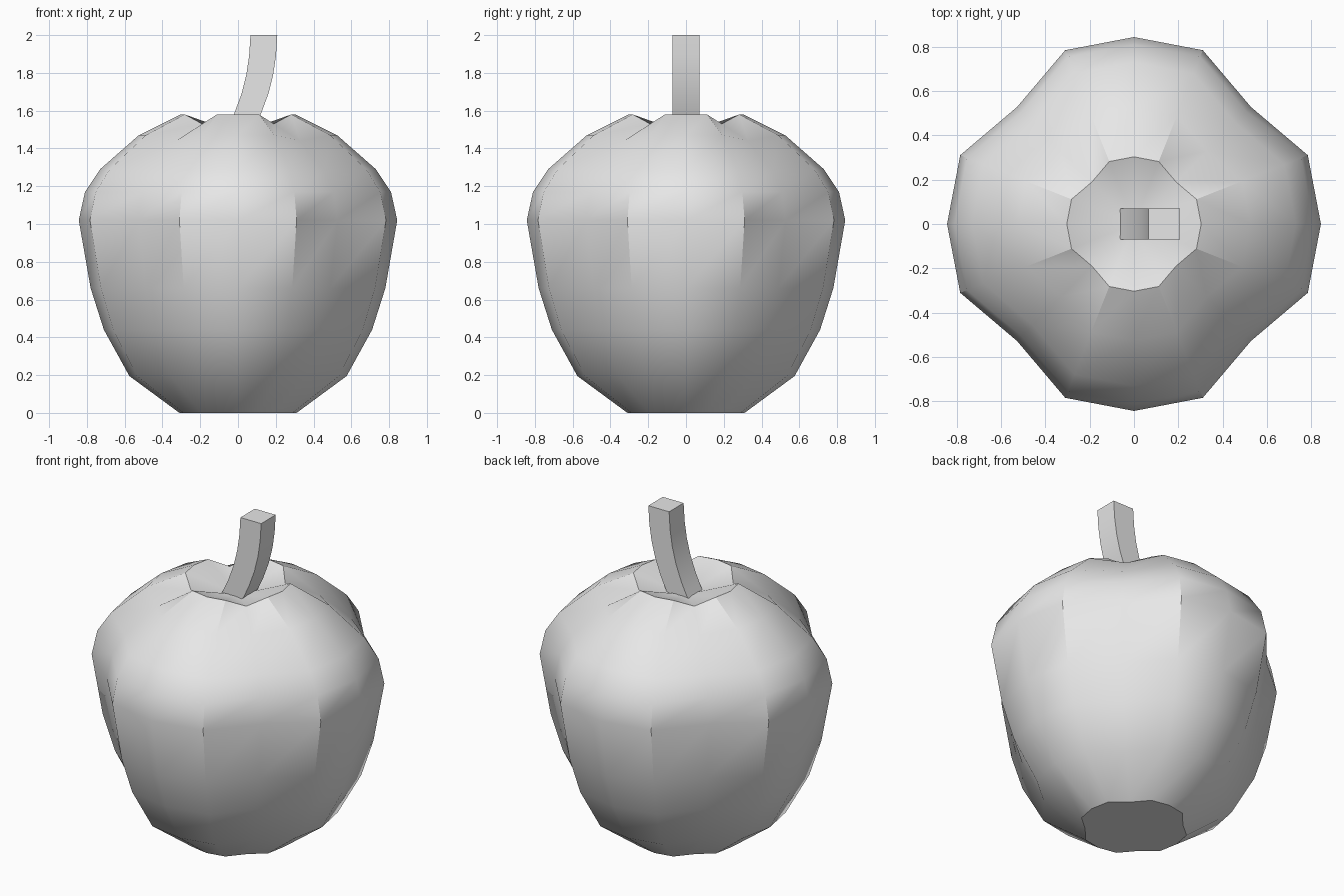
import bpy
import bmesh
from math import sin, cos, pi, radians

old = bpy.data.objects.get("Cube")
if old:
    bpy.data.objects.remove(old, do_unlink=True)

grey = bpy.data.materials.new("plain_grey")
grey.use_nodes = True
grey.diffuse_color = (0.8, 0.8, 0.8, 1)
grey.node_tree.nodes["Principled BSDF"].inputs["Base Color"].default_value = (0.8, 0.8, 0.8, 1)


def finish(bm, name):
    """Turn a bmesh into a smooth-shaded object with the grey material."""
    bmesh.ops.recalc_face_normals(bm, faces=bm.faces)
    for f in bm.faces:
        f.smooth = True
    mesh = bpy.data.meshes.new(name)
    bm.to_mesh(mesh)
    bm.free()
    mesh.materials.append(grey)
    obj = bpy.data.objects.new(name, mesh)
    bpy.context.collection.objects.link(obj)
    return obj


def bridge(bm, rings):
    """Join successive rings of vertices with quads."""
    for low, high in zip(rings, rings[1:]):
        n = len(low)
        for i in range(n):
            j = (i + 1) % n
            bm.faces.new((low[i], low[j], high[j], high[i]))


# Four-lobed body: (radius, height, drop of the valleys) from base to rim
profile = [(0.31, 0, 0), (0.575, 0.195, 0), (0.71, 0.44, 0), (0.78, 0.66, 0),
           (0.843, 1.02, 0), (0.81, 1.17, 0), (0.73, 1.29, 0.01),
           (0.525, 1.47, 0.03), (0.303, 1.58, 0.05)]
SIDES = 16
bm = bmesh.new()
rings = []
for radius, z, drop in profile:
    ring = []
    for i in range(SIDES):
        valley = i % 4 == 2
        lean = {1: -0.9, 3: 0.9}.get(i % 4, 0)
        a = 2 * pi * i / SIDES + radians(lean)
        r = radius * (0.885 if valley else 1)
        ring.append(bm.verts.new((r * cos(a), r * sin(a), z - drop * valley)))
    rings.append(ring)
bridge(bm, rings)
bm.faces.new(rings[0])

# Hollow under the stem
hub = bm.verts.new((0, 0, 1.48))
rim = rings[-1]
for i in range(SIDES):
    bm.faces.new((rim[i], rim[(i + 1) % SIDES], hub))

# Sharp rim, base and lobe edges
for ring in (rings[0], rim):
    for i in range(SIDES):
        bm.edges.get((ring[i], ring[(i + 1) % SIDES])).smooth = False
for level in (3, 4, 7):
    for i in range(1, SIDES, 2):
        bm.edges.get((rings[level][i], rings[level + 1][i])).smooth = False
finish(bm, "lobed_body")

# Square stem curving towards +x
path = [(-0.005, 1.47), (0.025, 1.53), (0.053, 1.59), (0.09, 1.69),
        (0.115, 1.79), (0.13, 1.89), (0.137, 2.0)]
half = 0.071
bm = bmesh.new()
rings = [[bm.verts.new((x + sx * half, sy * half, z))
          for sx, sy in ((-1, -1), (1, -1), (1, 1), (-1, 1))] for x, z in path]
bridge(bm, rings)
bm.faces.new(rings[0])
bm.faces.new(rings[-1])
stem = finish(bm, "curved_stem")
bpy.ops.object.select_all(action="DESELECT")
stem.select_set(True)
bpy.context.view_layer.objects.active = stem
bpy.ops.object.shade_smooth_by_angle(angle=radians(30))
